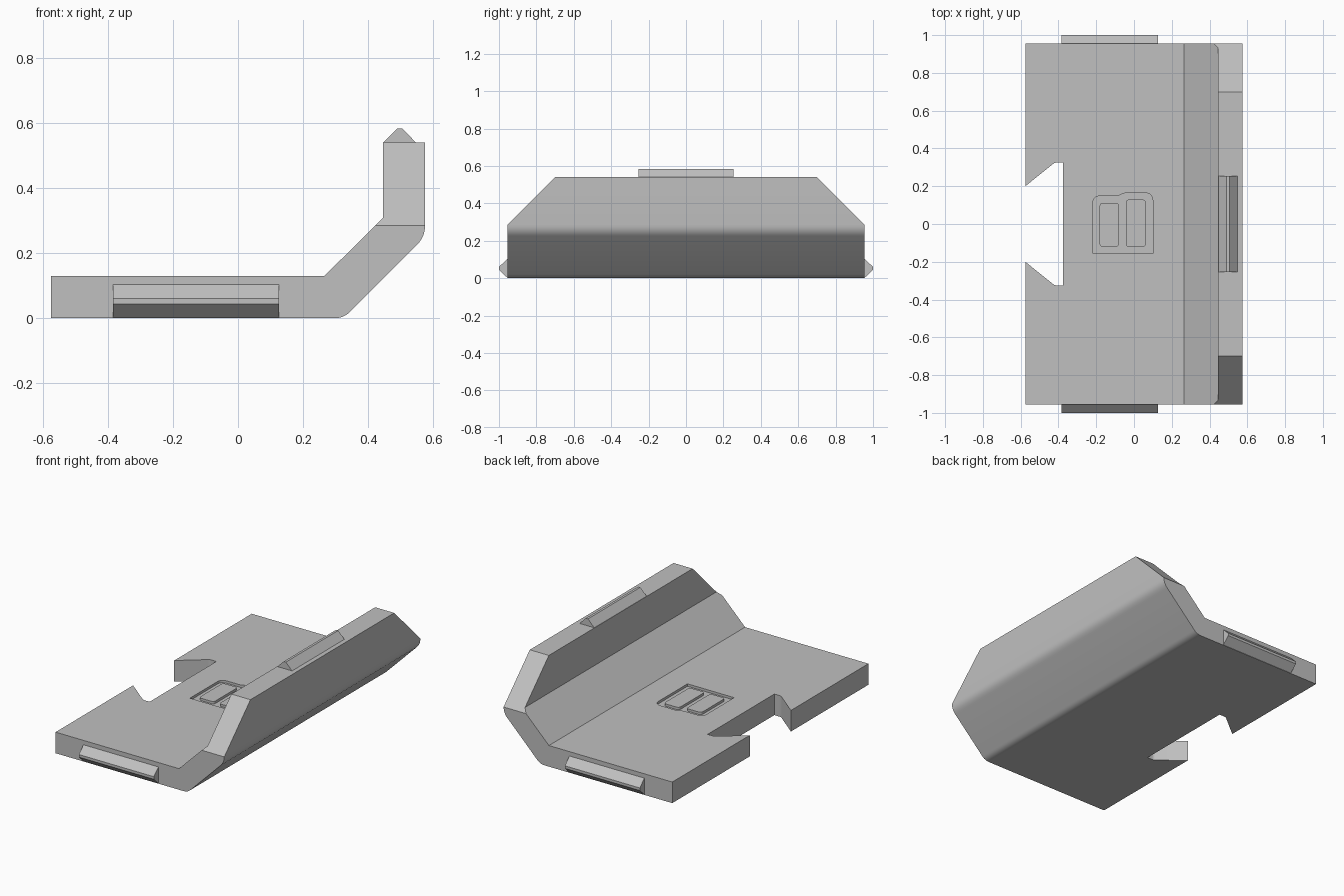
import bpy, bmesh
from mathutils import Vector

cube = bpy.data.objects.get("Cube")
if cube:
    bpy.data.objects.remove(cube, do_unlink=True)

grey = bpy.data.materials.new("matte grey")
grey.use_nodes = True
COLOUR = (0.53, 0.53, 0.53, 1)
grey.diffuse_color = COLOUR
grey.node_tree.nodes["Principled BSDF"].inputs["Base Color"].default_value = COLOUR


def fillet(points, steps=6):
    """Round each (a, b, setback) corner whose setback is not zero."""
    out = []
    for i, (a, b, d) in enumerate(points):
        p = Vector((a, b))
        if not d:
            out.append(p)
            continue
        p0 = p + (Vector(points[i - 1][:2]) - p).normalized() * d
        p1 = p + (Vector(points[(i + 1) % len(points)][:2]) - p).normalized() * d
        for k in range(steps + 1):
            t = k / steps
            out.append(p0 * (1 - t) ** 2 + p * 2 * t * (1 - t) + p1 * t ** 2)
    return out


def prism(name, points, axis, lo, hi):
    """Extrude a profile along an axis; profile uses the other two axes in order."""
    def place(p, h):
        co = list(p)
        co.insert("xyz".index(axis), h)
        return co
    bm = bmesh.new()
    face = bm.faces.new([bm.verts.new(place(p, lo)) for p in fillet(points)])
    move = bmesh.ops.extrude_face_region(bm, geom=[face])["geom"]
    bmesh.ops.translate(bm, vec=place((0, 0), hi - lo),
                        verts=[v for v in move if isinstance(v, bmesh.types.BMVert)])
    bmesh.ops.recalc_face_normals(bm, faces=bm.faces)
    mesh = bpy.data.meshes.new(name)
    bm.to_mesh(mesh)
    bm.free()
    mesh.materials.append(grey)
    obj = bpy.data.objects.new(name, mesh)
    bpy.context.collection.objects.link(obj)
    return obj


def activate(obj):
    bpy.ops.object.select_all(action="DESELECT")
    obj.select_set(True)
    bpy.context.view_layer.objects.active = obj


def cut(obj, cutter):
    cutter.hide_render = True
    mod = obj.modifiers.new("cut", "BOOLEAN")
    mod.operation, mod.solver, mod.object = "DIFFERENCE", "EXACT", cutter
    activate(obj)
    bpy.ops.object.modifier_apply(modifier=mod.name)
    bpy.data.objects.remove(cutter, do_unlink=True)


# Bent plate: flat base, sloped bend and upright wall
END, BASE = 0.955, 0.13
plate = prism("bent_plate", [
    (-0.575, 0, 0), (0.325, 0, 0.028), (0.575, 0.25, 0.035), (0.575, 0.54, 0),
    (0.445, 0.54, 0), (0.445, 0.308, 0), (0.266, BASE, 0), (-0.575, BASE, 0)],
    "y", -END, END)

# Sloped upper corners of the wall
for s in (-1, 1):
    cut(plate, prism("corner_cutter", [
        (s * 1.055, 0.185, 0), (s * 0.60, 0.64, 0), (s * 1.055, 0.64, 0)],
        "x", -0.7, 0.7))

# Flared notch in the base edge
cut(plate, prism("notch_cutter", [
    (-0.65, -0.14, 0), (-0.42, -0.325, 0.01), (-0.375, -0.325, 0),
    (-0.375, 0.325, 0), (-0.42, 0.325, 0.01), (-0.65, 0.14, 0)],
    "z", -0.1, 0.3))

# Shallow pocket with a stepped, rounded back edge
FLOOR = BASE - 0.015
cut(plate, prism("pocket_cutter", [
    (-0.218, -0.157, 0), (0.10, -0.157, 0), (0.10, 0.165, 0.045),
    (-0.055, 0.165, 0.025), (-0.085, 0.148, 0.01), (-0.218, 0.148, 0.04)],
    "z", FLOOR, 0.3))

# Two raised pads in the pocket
pads = []
for side, x0, x1, y1 in (("right", -0.182, -0.08, 0.112), ("left", -0.043, 0.062, 0.13)):
    r = 0.02
    pads.append(prism(side + "_pocket_pad", [
        (x0, -0.122, r), (x1, -0.122, r), (x1, y1, r), (x0, y1, r)],
        "z", FLOOR - 0.005, BASE))

# Wedge-shaped snap tabs on both ends of the base
for s, name in ((-1, "front_snap_tab"), (1, "back_snap_tab")):
    prism(name, [
        (s * (END - 0.01), 0.002, 0), (s * END, 0.002, 0), (s * 1.0, 0.044, 0),
        (s * 1.0, 0.06, 0), (s * END, 0.103, 0), (s * (END - 0.01), 0.103, 0)],
        "x", -0.385, 0.126)

# Matching snap ridge on top of the wall
prism("top_snap_ridge", [
    (0.447, 0.53, 0), (0.447, 0.54, 0), (0.49, 0.583, 0),
    (0.505, 0.583, 0), (0.547, 0.54, 0), (0.547, 0.53, 0)],
    "y", -0.255, 0.255)

# Smooth the rounded bends, keep the other edges crisp
for obj in [plate] + pads:
    activate(obj)
    bpy.ops.object.shade_smooth_by_angle(angle=0.4)
